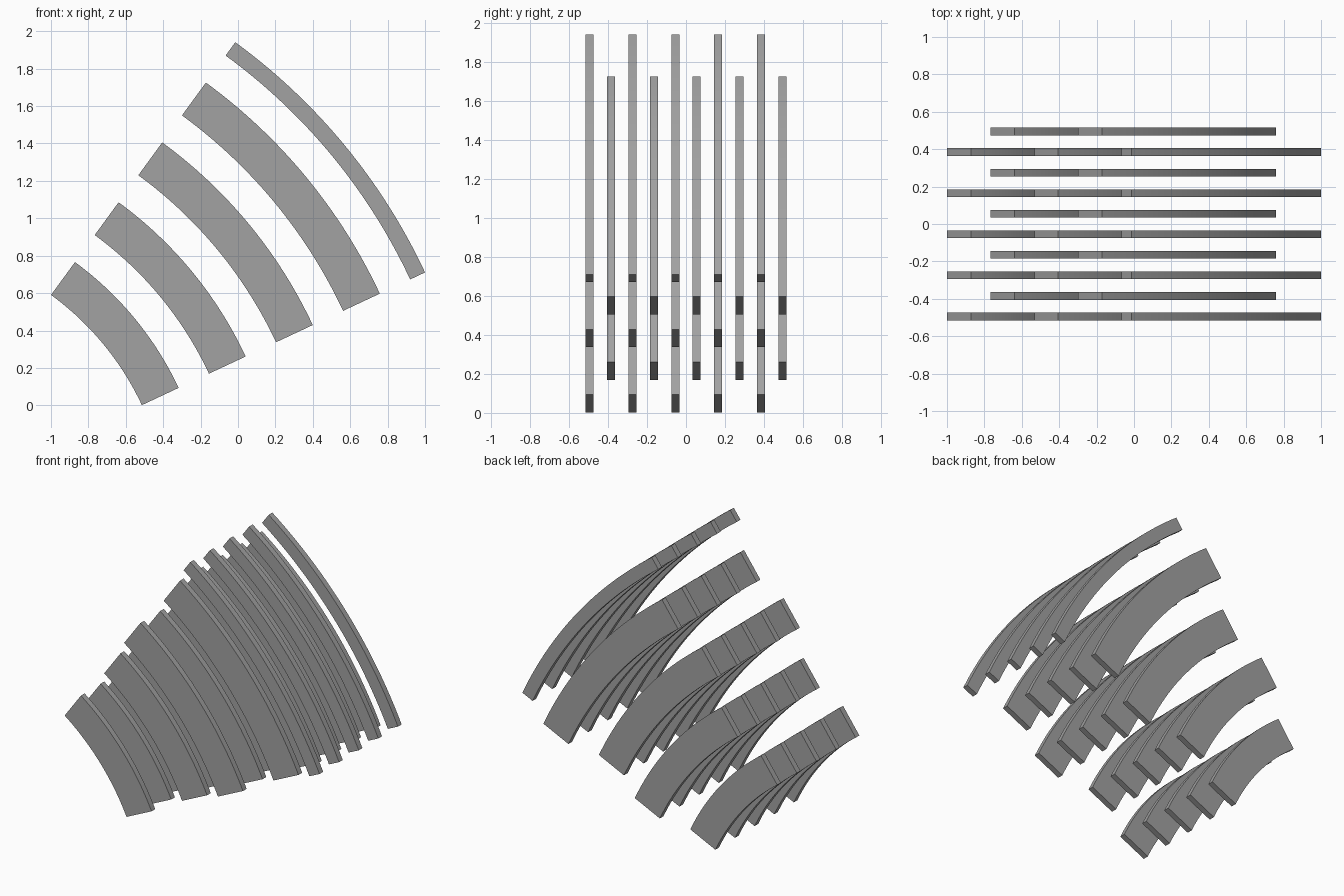
import bpy, bmesh, math

old = bpy.data.objects.get("Cube")
if old:
    bpy.data.objects.remove(old, do_unlink=True)

grey = bpy.data.materials.new("plain_grey")
grey.use_nodes = True
COLOUR = (0.36, 0.36, 0.36, 1)
grey.diffuse_color = COLOUR
grey.node_tree.nodes["Principled BSDF"].inputs["Base Color"].default_value = COLOUR

# Shared arc centre and sweep of all curved slats
CX, CZ = -1.904, -0.65
START, END = math.radians(25.1), math.radians(53.9)
INNER, OUTER = 1.535, 3.207
PITCH, WIDTH = 0.396, 0.217
THICK, SPACING, LAYERS, SEGMENTS = 0.041, 0.1099, 10, 32


def curved_slat(name, r_in, r_out, y):
    """Flat arc-shaped bar, extruded along y."""
    bm = bmesh.new()
    angles = [START + (END - START) * i / SEGMENTS for i in range(SEGMENTS + 1)]
    outline = [(r_out, a) for a in angles] + [(r_in, a) for a in reversed(angles)]
    verts = [bm.verts.new((CX + r * math.cos(a), y - THICK / 2, CZ + r * math.sin(a)))
             for r, a in outline]
    face = bm.faces.new(verts)
    back = bmesh.ops.extrude_face_region(bm, geom=[face])["geom"]
    moved = [v for v in back if isinstance(v, bmesh.types.BMVert)]
    bmesh.ops.translate(bm, verts=moved, vec=(0, THICK, 0))
    bmesh.ops.recalc_face_normals(bm, faces=bm.faces)
    mesh = bpy.data.meshes.new(name)
    bm.to_mesh(mesh)
    bm.free()
    mesh.materials.append(grey)
    obj = bpy.data.objects.new(name, mesh)
    bpy.context.collection.objects.link(obj)
    return obj


# Alternate layers hold the odd or the even rings; the last ring is trimmed
slats = []
for layer in range(LAYERS):
    y = (layer - (LAYERS - 1) / 2) * SPACING
    for ring in range(layer % 2, 5, 2):
        r_in = INNER + ring * PITCH
        r_out = min(r_in + WIDTH, OUTER)
        slats.append(curved_slat(f"curved_slat_{layer + 1}_{ring + 1}", r_in, r_out, y))

# Smooth the curved sides, keep the edges sharp
bpy.ops.object.select_all(action='DESELECT')
for obj in slats:
    obj.select_set(True)
bpy.context.view_layer.objects.active = slats[0]
bpy.ops.object.shade_smooth_by_angle(angle=math.radians(30))
